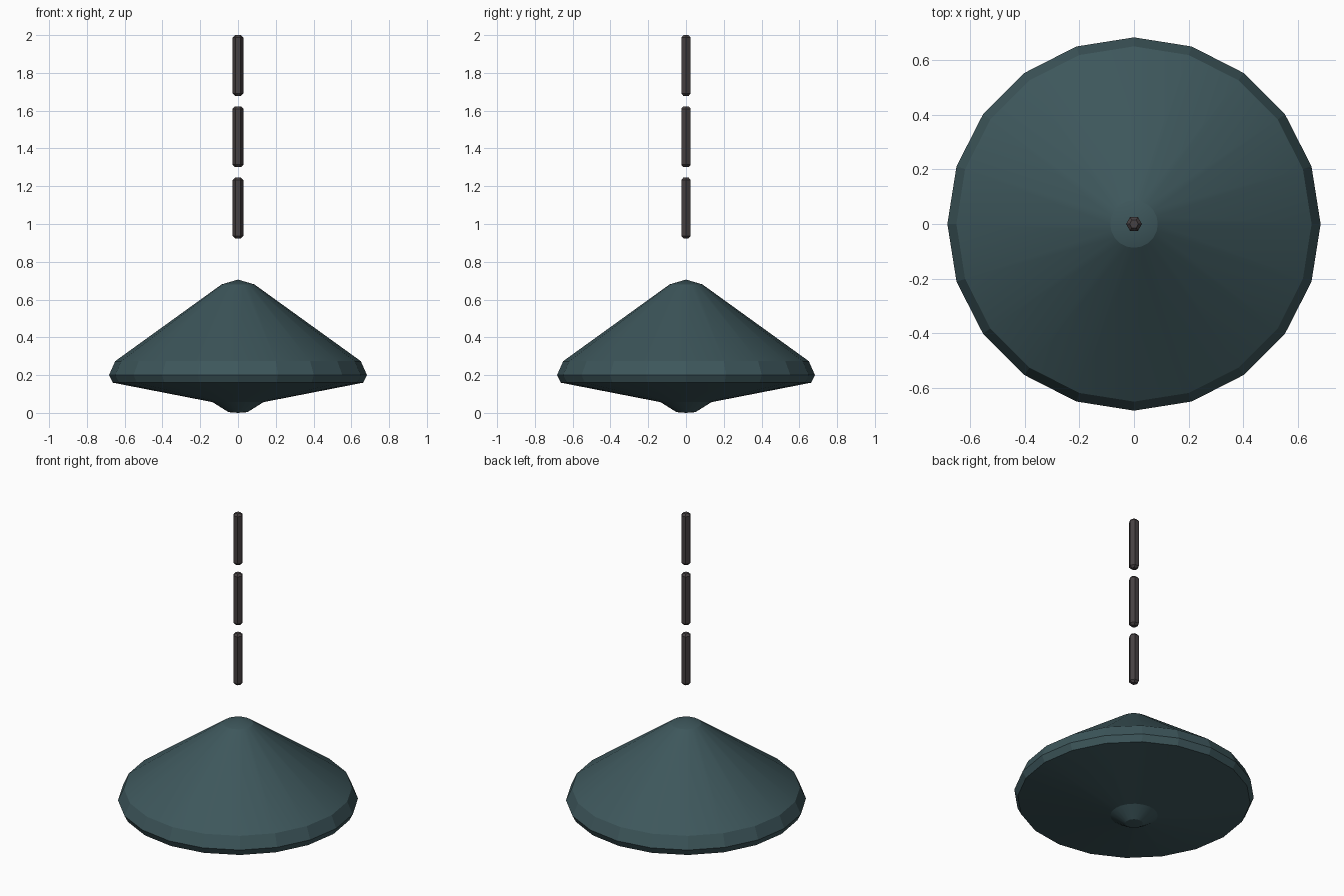
import bpy, math

cube = bpy.data.objects.get("Cube")
if cube:
    bpy.data.objects.remove(cube, do_unlink=True)


def make_material(name, color):
    mat = bpy.data.materials.new(name)
    mat.use_nodes = True
    rgba = (*color, 1.0)
    mat.diffuse_color = rgba
    mat.node_tree.nodes["Principled BSDF"].inputs["Base Color"].default_value = rgba
    return mat


def lathe(name, profile, sides, mat, smooth_angle, z=0.0):
    """Revolve a bottom-to-top (radius, height) profile; zero radius makes a pole."""
    verts, faces, rings = [], [], []
    for r, h in profile:
        count = sides if r > 0 else 1
        rings.append([len(verts) + i for i in range(count)])
        for i in range(count):
            a = math.tau * i / sides
            verts.append((r * math.cos(a), r * math.sin(a), h))
    for low, high in zip(rings, rings[1:]):
        for i in range(sides):
            j = (i + 1) % sides
            if len(low) == 1:
                faces.append((low[0], high[j], high[i]))
            elif len(high) == 1:
                faces.append((low[i], low[j], high[0]))
            else:
                faces.append((low[i], low[j], high[j], high[i]))
    mesh = bpy.data.meshes.new(name)
    mesh.from_pydata(verts, [], faces)
    mesh.materials.append(mat)
    obj = bpy.data.objects.new(name, mesh)
    obj.location.z = z
    bpy.context.collection.objects.link(obj)
    bpy.ops.object.select_all(action="DESELECT")
    obj.select_set(True)
    bpy.context.view_layer.objects.active = obj
    bpy.ops.object.shade_smooth_by_angle(angle=math.radians(smooth_angle))
    return obj


teal = make_material("dark teal", (0.047, 0.094, 0.105))
iron = make_material("dark warm grey", (0.062, 0.052, 0.054))

# Conical shade with a bevelled rim, shallow underside and small bottom boss
shade_profile = [(0, 0), (0.05, 0.004), (0.135, 0.057), (0.663, 0.16),
                 (0.683, 0.2), (0.65, 0.274), (0.087, 0.68), (0, 0.706)]
lathe("shade", shade_profile, 20, teal, 15)

# Three hexagonal rods with chamfered ends hanging in a line
length, radius, chamfer = 0.322, 0.029, 0.013
rod_profile = [(0, 0), (radius * 0.55, 0), (radius, chamfer),
               (radius, length - chamfer), (radius * 0.55, length), (0, length)]
for i in range(3):
    lathe(f"hanging_rod_{i + 1}", rod_profile, 6, iron, 15, z=0.924 + i * 0.377)
